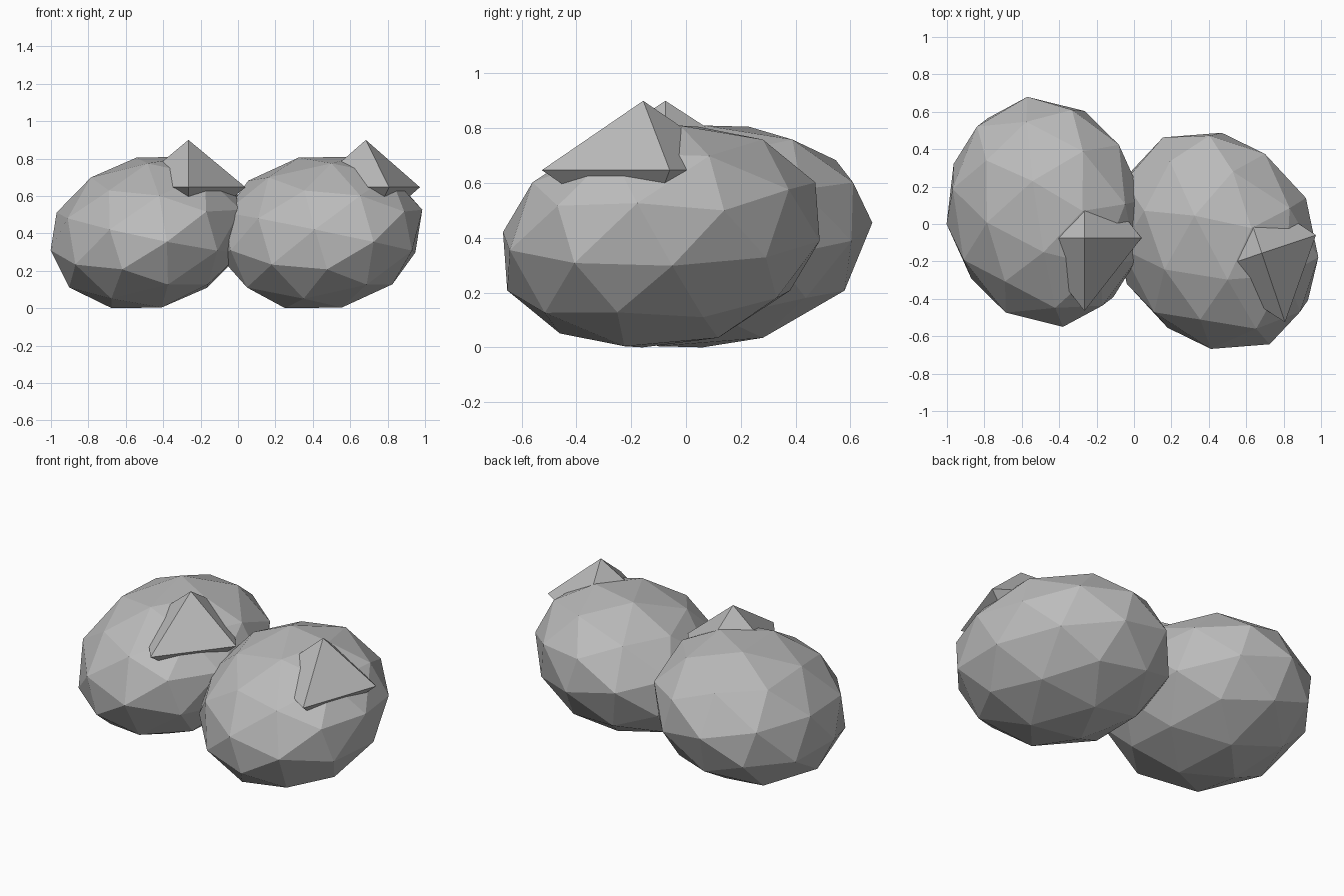
import bpy
import bmesh
from math import radians
from mathutils import Matrix, Vector

cube = bpy.data.objects.get("Cube")
if cube:
    bpy.data.objects.remove(cube, do_unlink=True)

# One grey stone colour
GREY = (0.5, 0.5, 0.5, 1.0)
stone = bpy.data.materials.new("stone_grey")
stone.use_nodes = True
stone.diffuse_color = GREY
bsdf = stone.node_tree.nodes["Principled BSDF"]
bsdf.inputs["Base Color"].default_value = GREY
bsdf.inputs["Roughness"].default_value = 0.9


def finish(name, bm, place):
    """Turn a bmesh into a flat-shaded stone object."""
    bmesh.ops.recalc_face_normals(bm, faces=bm.faces)
    mesh = bpy.data.meshes.new(name)
    bm.to_mesh(mesh)
    bm.free()
    mesh.materials.append(stone)
    obj = bpy.data.objects.new(name, mesh)
    obj.matrix_world = place
    bpy.context.collection.objects.link(obj)
    return obj


def boulder(name, place):
    """Faceted ball stretched along three tilted axes."""
    up = Vector((-0.04, -0.027, 0.405))
    length = Vector((-0.095, 0.615, 0.05))
    side = Vector((0.527, 0.065, 0.095))
    stretch = Matrix((up, length, side)).transposed().to_4x4()
    bm = bmesh.new()
    bmesh.ops.create_icosphere(bm, subdivisions=2, radius=1.0)
    bmesh.ops.transform(bm, matrix=stretch, verts=bm.verts)
    return finish(name, bm, place)


def shard(name, place):
    """Eight-sided pointed stone half sunk in the boulder."""
    offset = Vector((0.21, -0.14, 0.242))
    size = Vector((0.305, 0.39, 0.253))
    bm = bmesh.new()
    ring = [bm.verts.new((size.x * x, size.y * y, 0))
            for x, y in ((1, 0), (0, 1), (-1, 0), (0, -1))]
    tips = [bm.verts.new((0, 0, size.z * s)) for s in (1, -1)]
    for i in range(4):
        for tip in tips:
            bm.faces.new((ring[i], ring[(i + 1) % 4], tip))
    bmesh.ops.translate(bm, vec=offset, verts=bm.verts)
    return finish(name, bm, place)


# The same boulder and shard, set twice with a turn
for label, spot, turn in (("right", (-0.475, 0.065, 0.405), 0),
                          ("left", (0.44, -0.09, 0.405), 18.5)):
    place = Matrix.Translation(spot) @ Matrix.Rotation(radians(turn), 4, "Z")
    boulder(label + "_boulder", place)
    shard(label + "_shard", place)
